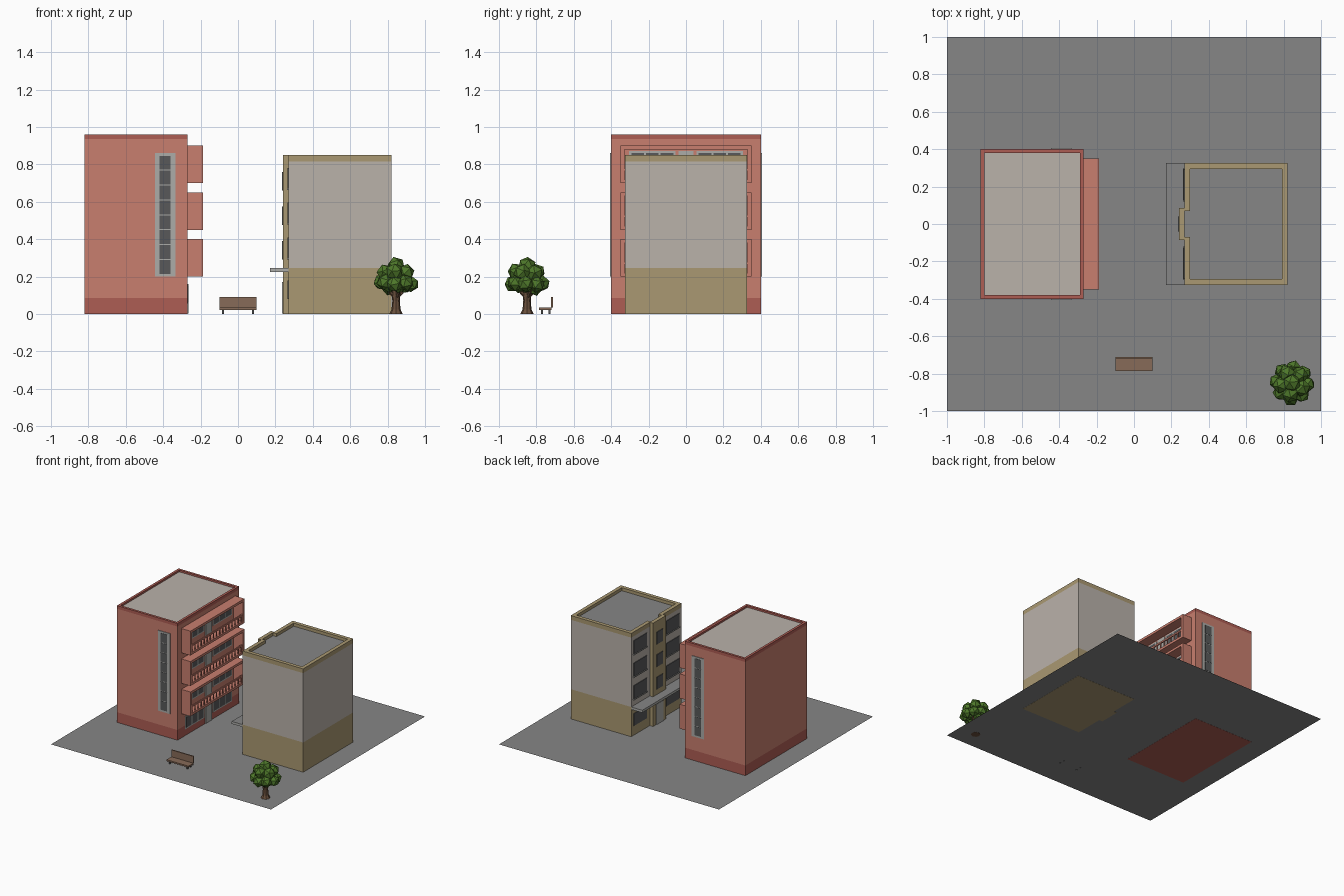
import bpy, bmesh, math, random
from mathutils import Vector, Matrix

if "Cube" in bpy.data.objects:
    bpy.data.objects.remove(bpy.data.objects["Cube"])

random.seed(4)


def mat(name, r, g, b):
    m = bpy.data.materials.new(name)
    lin = [((c / 255 + 0.055) / 1.055) ** 2.4 for c in (r, g, b)]
    m.diffuse_color = (*lin, 1)
    m.use_nodes = True
    m.node_tree.nodes["Principled BSDF"].inputs["Base Color"].default_value = m.diffuse_color
    return m


RED = mat("brick_red", 200, 126, 110)
DARK_RED = mat("dark_red", 173, 93, 84)
BEIGE = mat("warm_plaster", 186, 178, 170)
TAN = mat("ochre", 170, 153, 114)
GREY = mat("asphalt_grey", 134, 134, 134)
FRAME = mat("light_grey", 172, 172, 168)
GLASS = mat("dark_glass", 88, 89, 90)
WOOD = mat("wood_brown", 135, 107, 88)
BARK = mat("bark", 106, 80, 60)
LEAF = mat("leaf_green", 78, 120, 42)


def finish(name, bm, mats):
    me = bpy.data.meshes.new(name)
    bm.to_mesh(me)
    bm.free()
    for m in mats:
        me.materials.append(m)
    ob = bpy.data.objects.new(name, me)
    bpy.context.collection.objects.link(ob)
    return ob


def boxes(name, material, spans):
    """One object from a list of (x0, x1, y0, y1, z0, z1) boxes."""
    bm = bmesh.new()
    for x0, x1, y0, y1, z0, z1 in spans:
        size = Matrix.Diagonal((x1 - x0, y1 - y0, z1 - z0, 1))
        mid = Matrix.Translation(((x0 + x1) / 2, (y0 + y1) / 2, (z0 + z1) / 2))
        bmesh.ops.create_cube(bm, size=1, matrix=mid @ size)
    return finish(name, bm, [material])


def tower(name, outline, inner, levels, bands, mats, roof_z, roof_i, rim_i):
    """Walls in colour bands, a parapet rim and a sunken roof."""
    bm = bmesh.new()
    rings = [[bm.verts.new((x, y, z)) for x, y in outline] for z in levels]
    rings += [[bm.verts.new((x, y, z)) for x, y in inner] for z in (levels[-1], roof_z)]
    slots = bands + [rim_i, rim_i]
    n = len(outline)
    bm.faces.new(rings[0][::-1]).material_index = bands[0]
    for a, b, s in zip(rings, rings[1:], slots):
        for i in range(n):
            j = (i + 1) % n
            bm.faces.new((a[i], a[j], b[j], b[i])).material_index = s
    bm.faces.new(rings[-1]).material_index = roof_i
    return finish(name, bm, mats)


def rect(x0, x1, y):
    return [(x0, -y), (x1, -y), (x1, y), (x0, y)]


# Ground sheet
bm = bmesh.new()
bm.faces.new([bm.verts.new((x, y, 0.001)) for x, y in rect(-1, 1, 1)])
finish("ground_sheet", bm, [GREY])

# Red building
tower("red_building", rect(-0.82, -0.27, 0.4), rect(-0.80, -0.29, 0.38),
      [0, 0.085, 0.935, 0.96], [1, 0, 1], [RED, DARK_RED, BEIGE], 0.945, 2, 1)

# Tall stairwell windows on front and back
frames, panes = [], []
for s in (-1, 1):
    def span(x0, x1, depth, z0, z1):
        ys = sorted((s * 0.399, s * (0.4 + depth)))
        return (x0, x1, ys[0], ys[1], z0, z1)
    frames.append(span(-0.445, -0.335, 0.005, 0.2, 0.86))
    for k in range(8):
        z = 0.215 + k * 0.0795
        panes.append(span(-0.42, -0.36, 0.007, z, z + 0.074))
boxes("stairwell_frame", FRAME, frames)
boxes("stairwell_glass", GLASS, panes)

# Balcony shells and railings
shell, rail = [], []
for z in (0.2, 0.45, 0.7):
    X0, X1 = -0.27, -0.187
    shell += [(X0, X1, -0.35, 0.35, z, z + 0.02),
              (X0, X1, -0.35, 0.35, z + 0.18, z + 0.2),
              (X0, X1, -0.35, -0.33, z + 0.02, z + 0.18),
              (X0, X1, 0.33, 0.35, z + 0.02, z + 0.18)]
    rail.append((-0.2, -0.19, -0.33, 0.33, z + 0.065, z + 0.078))
    rail += [(-0.198, -0.192, y / 100 - 0.004, y / 100 + 0.004, z + 0.02, z + 0.065)
             for y in range(-32, 33, 4)]
boxes("balcony_shells", RED, shell)
boxes("balcony_railings", RED, rail)

# Windows and doors of the red building's right side
frames, panes, doors = [], [], []
for floor, z in enumerate((0.055, 0.265, 0.515, 0.765)):
    for s in (-1, 1):
        c = s * 0.18
        frames.append((-0.271, -0.266, c - 0.125, c + 0.125, z, z + 0.105))
        for k in (-1, 0, 1):
            y = c + k * 0.078
            panes.append((-0.271, -0.264, y - 0.034, y + 0.034, z + 0.01, z + 0.095))
    z0 = 0.002 if floor == 0 else z - 0.045
    doors.append((-0.271, -0.264, -0.04, 0.04, z0, z + 0.105))
boxes("red_building_window_frames", FRAME, frames)
boxes("red_building_glass", GLASS, panes)
boxes("red_building_doors", FRAME, doors)

# Ochre and plaster building with a projecting stair bay
outer = [(0.27, -0.325), (0.82, -0.325), (0.82, 0.325), (0.27, 0.325),
         (0.27, 0.085), (0.24, 0.085), (0.24, -0.085), (0.27, -0.085)]
inner = [(0.3, -0.295), (0.79, -0.295), (0.79, 0.295), (0.3, 0.295),
         (0.3, 0.07), (0.27, 0.07), (0.27, -0.07), (0.3, -0.07)]
ob = tower("ochre_building", outer, inner, [0, 0.245, 0.815, 0.85], [0, 1, 0],
           [TAN, BEIGE, GREY], 0.825, 2, 0)
for p in ob.data.polygons:
    if p.material_index == 1 and p.center.x < 0.265:
        p.material_index = 0

# Canopy over the entrance, pale rim with grey top
ob = boxes("entrance_canopy", FRAME, [(0.17, 0.27, -0.325, 0.325, 0.225, 0.245)])
ob.data.materials.append(GREY)
for p in ob.data.polygons:
    p.material_index = int(p.normal.z > 0.5)

# Windows and door of the ochre building's left side
panes, sills = [], []
for z in (0.30, 0.485, 0.67):
    for s in (-1, 1):
        c = s * 0.21
        panes.append((0.265, 0.271, c - 0.085, c + 0.085, z, z + 0.11))
        sills.append((0.262, 0.271, c - 0.09, c + 0.09, z - 0.008, z))
    panes.append((0.235, 0.241, -0.04, 0.04, z - 0.01, z + 0.09))
for c in (-0.21, 0.21):
    panes.append((0.265, 0.271, c - 0.085, c + 0.085, 0.08, 0.18))
boxes("ochre_building_glass", GLASS, panes)
boxes("ochre_building_sills", FRAME, sills)
boxes("ochre_building_door", FRAME, [(0.235, 0.241, -0.045, 0.045, 0.002, 0.17)])

# Bench
boxes("bench_seat", WOOD, [(-0.1, 0.1, -0.785, -0.72, 0.022, 0.034)])
boxes("bench_back", WOOD, [(-0.1, 0.1, -0.722, -0.712, 0.034, 0.09)])
boxes("bench_legs", GLASS, [(x - 0.005, x + 0.005, y - 0.005, y + 0.005, 0, 0.024)
                            for x in (-0.08, 0.08) for y in (-0.77, -0.73)])

# Tree trunk with flared foot and branches
TX, TY = 0.845, -0.85
bm = bmesh.new()
profile = [(0.036, 0), (0.024, 0.025), (0.02, 0.07), (0.026, 0.13)]
rings = [[bm.verts.new((TX + r * math.cos(a * math.tau / 8), TY + r * math.sin(a * math.tau / 8), z))
          for a in range(8)] for r, z in profile]
bm.faces.new(rings[0][::-1])
bm.faces.new(rings[-1])
for a, b in zip(rings, rings[1:]):
    for i in range(8):
        j = (i + 1) % 8
        bm.faces.new((a[i], a[j], b[j], b[i]))
for k in range(4):
    d = Vector((math.cos(k * 1.57 + 0.4), math.sin(k * 1.57 + 0.4), 0.9)).normalized()
    m = Matrix.Translation(Vector((TX, TY, 0.085)) + d * 0.035) @ d.to_track_quat('Z', 'Y').to_matrix().to_4x4()
    bmesh.ops.create_cone(bm, cap_ends=True, segments=6, radius1=0.013, radius2=0.007, depth=0.08, matrix=m)
finish("tree_trunk", bm, [BARK])

# Faceted leaf clusters
bm = bmesh.new()
blobs = [(0, 0, 0.258, 0.047), (0, 0, 0.19, 0.075)]
for count, ring, z, r in ((5, 0.058, 0.228, 0.046), (8, 0.079, 0.165, 0.043), (5, 0.045, 0.14, 0.035)):
    for k in range(count):
        a = math.tau * k / count + z * 9
        blobs.append((ring * math.cos(a), ring * math.sin(a), z + random.uniform(-0.01, 0.01), r))
for x, y, z, r in blobs:
    spin = Matrix.Rotation(random.uniform(0, 6), 4, (random.random(), 1, random.random()))
    bmesh.ops.create_icosphere(bm, subdivisions=1, radius=r * 1.04,
                               matrix=Matrix.Translation((TX + x, TY + y, z)) @ spin)
finish("tree_crown", bm, [LEAF])
